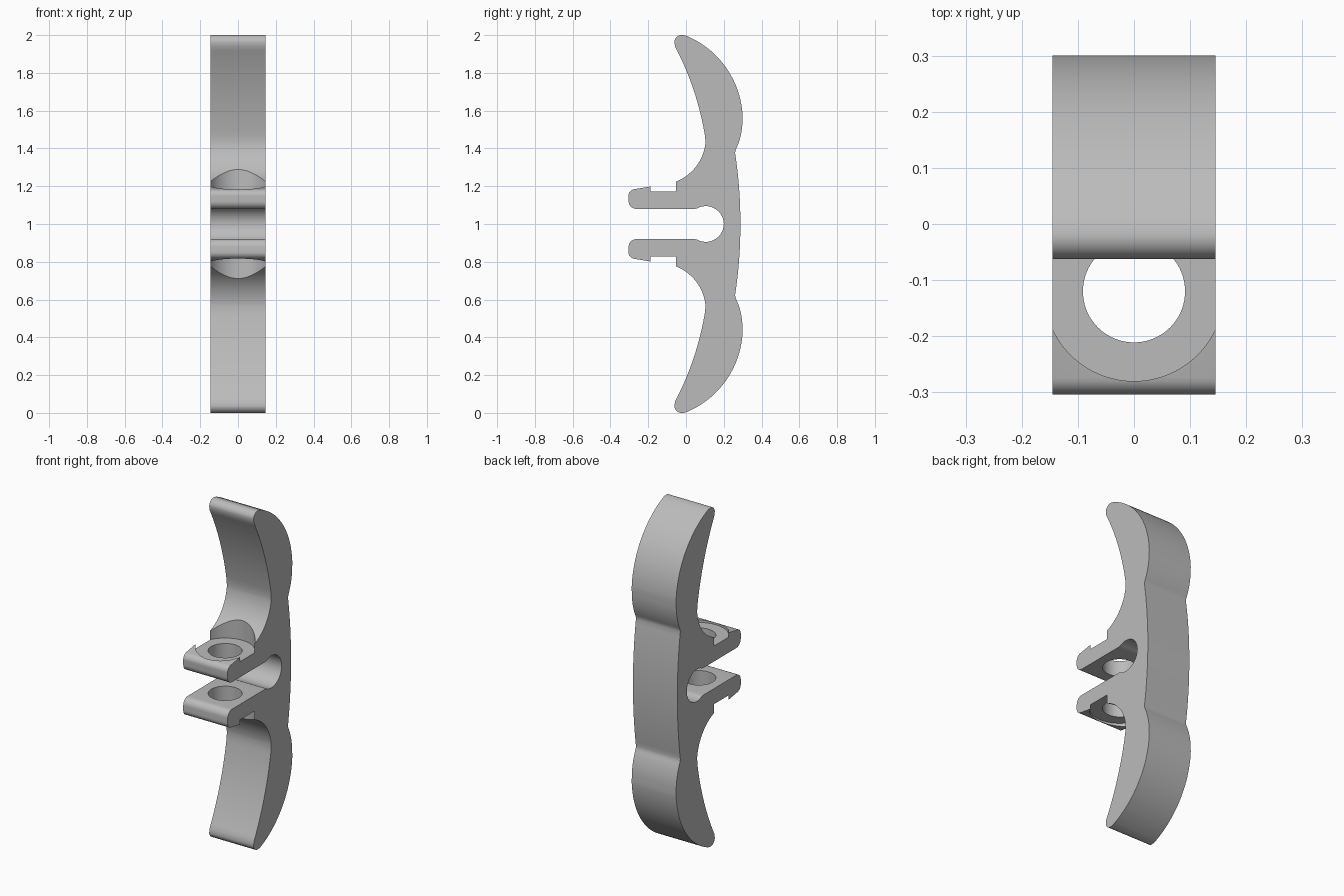
import bpy
import bmesh
import math
from mathutils import Vector

cube = bpy.data.objects.get("Cube")
if cube:
    bpy.data.objects.remove(cube, do_unlink=True)

HALF_WIDTH = 0.145
HOLE_Y = -0.12


def arc(a, b, c, n):
    """Points of the circular arc from a through b to c."""
    a, b, c = Vector(a), Vector(b), Vector(c)
    u, v = b - a, c - a
    d = 2 * u.cross(v)
    centre = a + Vector((v.y * u.dot(u) - u.y * v.dot(v),
                         u.x * v.dot(v) - v.x * u.dot(u))) / d
    r = (a - centre).length
    start, end = (math.atan2(*(p - centre).yx) for p in (a, c))
    sweep = (end - start) % math.tau
    if d < 0:
        sweep -= math.tau
    return [centre + r * Vector((math.cos(start + sweep * i / n),
                                 math.sin(start + sweep * i / n)))
            for i in range(n + 1)]


def cylinder(name, radius, bottom, top):
    bpy.ops.mesh.primitive_cylinder_add(
        vertices=96, radius=radius, depth=top - bottom,
        location=(0, HOLE_Y, (bottom + top) / 2))
    obj = bpy.context.object
    obj.name = name
    obj.hide_render = True
    return obj


# Upper half of the side outline as (y, height above the middle)
half = arc((0.2, 0), (0.16, 0.077), (0.07, 0.088), 16)          # slot end
half += arc((0.06, 0.083), (0.053, 0.081), (0.045, 0.08), 3)
half += arc((-0.262, 0.08), (-0.291, 0.091), (-0.304, 0.12), 8)  # arm tip
half += arc((-0.304, 0.145), (-0.297, 0.171), (-0.275, 0.184), 8)
half += [Vector((-0.19, 0.198))]
half += arc((-0.052, 0.225), (0.059, 0.312), (0.103, 0.43), 24)  # finger hollow
half += arc((0.101, 0.465), (0.04, 0.71), (-0.058, 0.94), 20)    # wing front
half += arc((-0.062, 0.965), (-0.046, 0.993), (-0.015, 1), 10)   # wing tip
half += arc((0, 0.997), (0.19, 0.857), (0.3, 0.57), 28)          # wing back
half += arc((0.299, 0.55), (0.289, 0.465), (0.262, 0.39), 12)
half += arc((0.26, 0.375), (0.281, 0.19), (0.288, 0), 14)        # spine

# Mirror the outline about the middle and extrude it across the width
outline = half + [Vector((p.x, -p.y)) for p in reversed(half[1:-1])]
bm = bmesh.new()
face = bm.faces.new([bm.verts.new((-HALF_WIDTH, p.x, 1 + p.y)) for p in outline])
side = bmesh.ops.extrude_face_region(bm, geom=[face])["geom"]
bmesh.ops.translate(bm, vec=(2 * HALF_WIDTH, 0, 0),
                    verts=[g for g in side if isinstance(g, bmesh.types.BMVert)])
bmesh.ops.recalc_face_normals(bm, faces=bm.faces)
mesh = bpy.data.meshes.new("winged_clip_body")
bm.to_mesh(mesh)
bm.free()
body = bpy.data.objects.new("winged_clip_body", mesh)
bpy.context.collection.objects.link(body)

# Bolt hole through both arms, with a round recess on each outer face
cutters = [cylinder("bolt_hole_cutter", 0.091, 0.7, 1.3),
           cylinder("upper_recess_cutter", 0.16, 1.172, 1.36),
           cylinder("lower_recess_cutter", 0.16, 0.64, 0.828)]
bpy.ops.object.select_all(action="DESELECT")
body.select_set(True)
bpy.context.view_layer.objects.active = body
for cutter in cutters:
    mod = body.modifiers.new(cutter.name, "BOOLEAN")
    mod.operation = "DIFFERENCE"
    mod.solver = "EXACT"
    mod.object = cutter
    bpy.ops.object.modifier_apply(modifier=mod.name)
    bpy.data.objects.remove(cutter, do_unlink=True)

# Plain grey finish
grey = bpy.data.materials.new("plain_grey")
grey.use_nodes = True
colour = (0.5, 0.5, 0.5, 1)
grey.diffuse_color = colour
grey.node_tree.nodes["Principled BSDF"].inputs["Base Color"].default_value = colour
body.data.materials.clear()
body.data.materials.append(grey)
bpy.ops.object.shade_smooth_by_angle(angle=math.radians(30))
